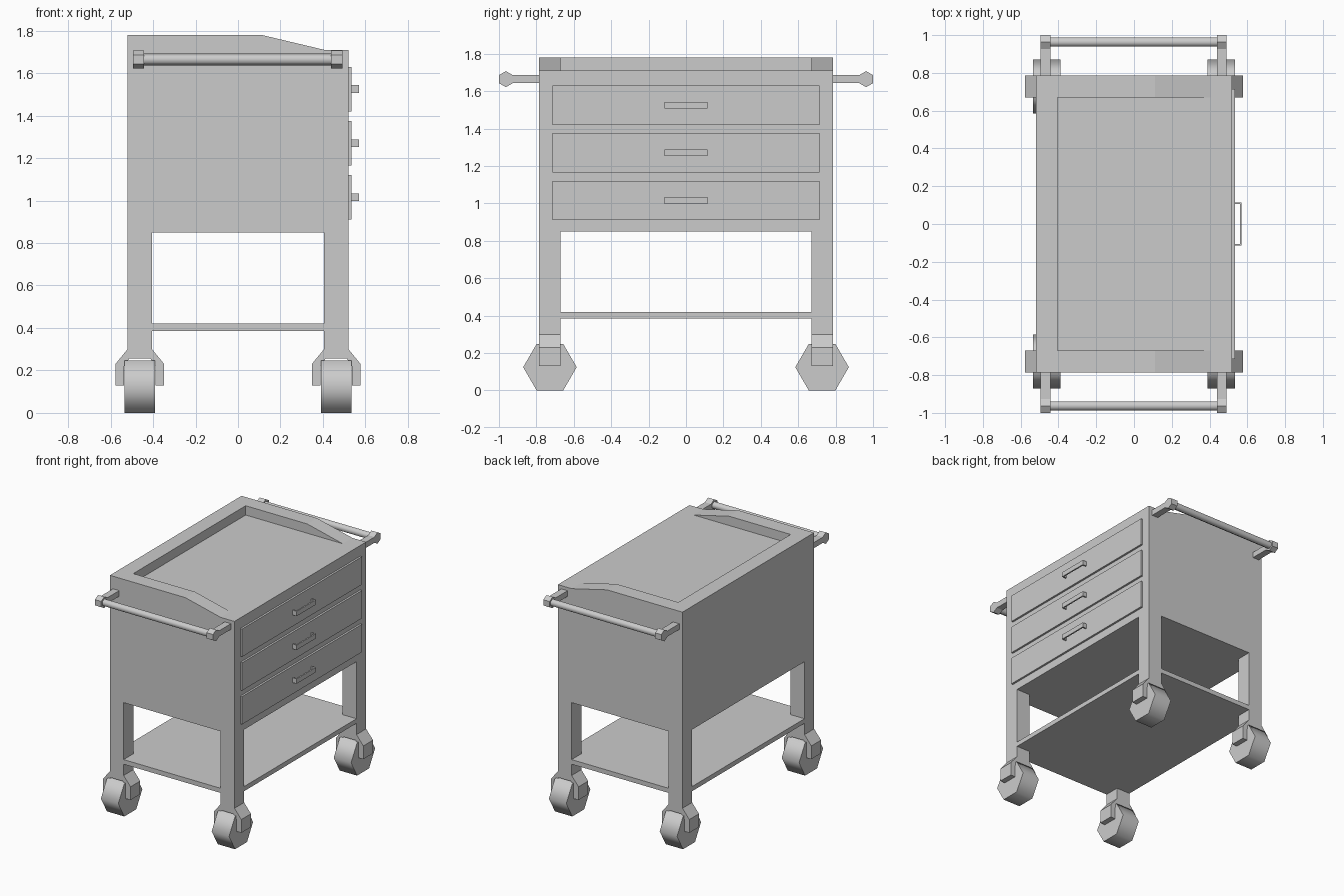
import bpy, bmesh, math
from mathutils import Vector

if "Cube" in bpy.data.objects:
    bpy.data.objects.remove(bpy.data.objects["Cube"])


def finish(name, bm, smooth=None):
    bmesh.ops.remove_doubles(bm, verts=bm.verts, dist=1e-5)
    bmesh.ops.recalc_face_normals(bm, faces=bm.faces)
    mesh = bpy.data.meshes.new(name)
    bm.to_mesh(mesh)
    bm.free()
    ob = bpy.data.objects.new(name, mesh)
    bpy.context.collection.objects.link(ob)
    if smooth:
        bpy.ops.object.select_all(action='DESELECT')
        ob.select_set(True)
        bpy.context.view_layer.objects.active = ob
        bpy.ops.object.shade_smooth_by_angle(angle=math.radians(smooth))
    return ob


def place(axis, u, v, w):
    return {'x': Vector((w, u, v)), 'y': Vector((u, w, v)), 'z': Vector((u, v, w))}[axis]


def prism(name, pts, axis, lo, hi, smooth=None):
    """Extrude a 2D outline along an axis."""
    bm = bmesh.new()
    a = [bm.verts.new(place(axis, u, v, lo)) for u, v in pts]
    b = [bm.verts.new(place(axis, u, v, hi)) for u, v in pts]
    bm.faces.new(a)
    bm.faces.new(b)
    for i in range(len(a)):
        j = (i + 1) % len(a)
        bm.faces.new((a[i], a[j], b[j], b[i]))
    return finish(name, bm, smooth)


def box(name, x0, x1, y0, y1, z0, z1):
    return prism(name, [(x0, y0), (x1, y0), (x1, y1), (x0, y1)], 'z', z0, z1)


def hexagon(cu, cv, r, start=0):
    return [(cu + r * math.cos(math.radians(start + 60 * i)),
             cv + r * math.sin(math.radians(start + 60 * i))) for i in range(6)]


X, Y = 0.52, 0.785        # outer half sizes
XI, YI = 0.405, 0.67      # inner half sizes (legs, tray)
BOT, LIP, TOP = 0.85, 1.71, 1.78

# Cabinet with a tray recess in the top, open towards the drawer side
side = [(-X, BOT), (-X, TOP), (-XI, TOP), (0.11, TOP), (XI, LIP), (X, LIP), (X, BOT)]
mid = [(-X, BOT), (-X, TOP), (-XI, TOP), (-XI, LIP), (XI, LIP), (X, LIP), (X, BOT)]
bm = bmesh.new()
for outline, y0, y1 in ((side, -Y, -YI), (mid, -YI, YI), (side, YI, Y)):
    for p, q in zip(outline, outline[1:] + outline[:1]):
        bm.faces.new([bm.verts.new((u, y, v)) for u, v, y in
                      ((*p, y0), (*q, y0), (*q, y1), (*p, y1))])
for s in (-1, 1):
    bm.faces.new([bm.verts.new((u, s * Y, v)) for u, v in side])
    wall = [(-XI, LIP), (-XI, TOP), (0.11, TOP), (XI, LIP)]
    bm.faces.new([bm.verts.new((u, s * YI, v)) for u, v in wall])
finish("cabinet", bm)

# Lower shelf, notched around the legs
prism("shelf", [(-XI, -Y), (XI, -Y), (XI, -YI), (X, -YI), (X, YI), (XI, YI),
                (XI, Y), (-XI, Y), (-XI, YI), (-X, YI), (-X, -YI), (-XI, -YI)],
      'z', 0.385, 0.42)

# Legs ending in wheel forks, with hexagonal wheels
cx, cy = (X + XI) / 2, (Y + YI) / 2
half = [(0.0575, BOT), (0.0575, 0.30), (0.115, 0.23), (0.115, 0.13),
        (0.074, 0.13), (0.074, 0.22), (0.05, 0.255)]
for sx in (-1, 1):
    for sy in (-1, 1):
        pts = [(sx * cx + u, v) for u, v in half]
        pts += [(sx * cx - u, v) for u, v in reversed(half)]
        prism("leg", pts, 'y', sy * YI, sy * Y)
        prism("wheel", hexagon(sy * cy, 0.124, 0.143), 'x',
              sx * cx - 0.0725, sx * cx + 0.0725, 65)

# Drawer fronts and their pulls
for z in (1.015, 1.27, 1.525):
    box("drawer_front", X, 0.535, -0.715, 0.715, z - 0.105, z + 0.105)
    prism("drawer_pull", [(0.535, -0.115), (0.57, -0.115), (0.57, 0.115), (0.535, 0.115),
                          (0.535, 0.105), (0.56, 0.105), (0.56, -0.105), (0.535, -0.105)],
          'z', z - 0.018, z + 0.018)

# Push rails at both ends, on brackets with hexagonal heads
RZ, RY = 1.664, 0.963
for s in (-1, 1):
    for x in (-0.468, 0.465):
        arm = [(s * Y, RZ - 0.0215), (s * 0.926, RZ - 0.0215), (s * RY, RZ - 0.043),
               (s * 1.0, RZ - 0.0215), (s * 1.0, RZ + 0.0215), (s * RY, RZ + 0.043),
               (s * 0.926, RZ + 0.0215), (s * Y, RZ + 0.0215)]
        prism("rail_bracket", arm, 'x', x - 0.026, x + 0.026)
    prism("push_rail", hexagon(s * RY, RZ, 0.028, 30), 'x', -0.442, 0.439, 65)
